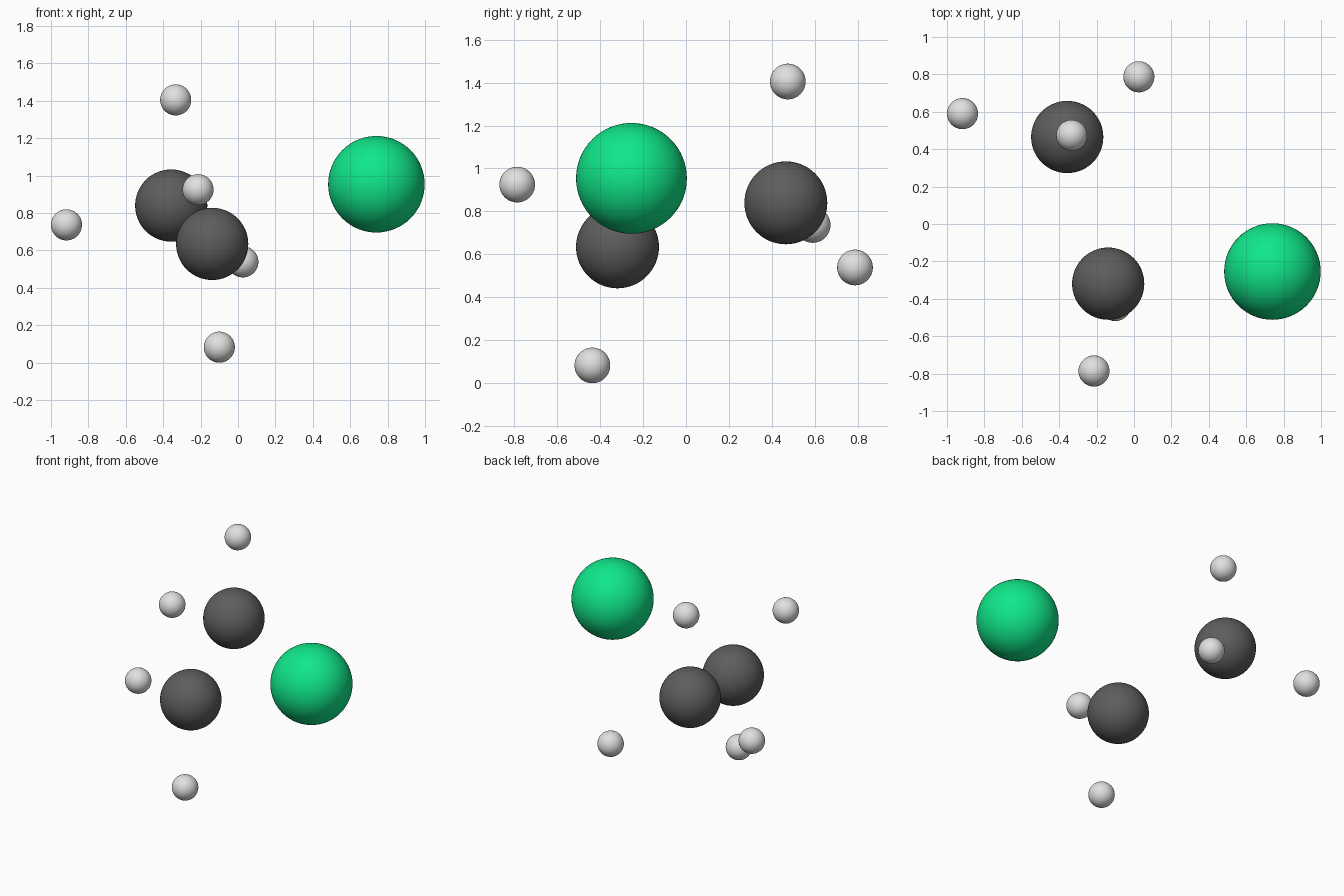
import bpy

# Remove the default cube
cube = bpy.data.objects.get("Cube")
if cube:
    bpy.data.objects.remove(cube, do_unlink=True)


def make_material(name, rgb):
    mat = bpy.data.materials.new(name)
    mat.use_nodes = True
    mat.diffuse_color = (*rgb, 1)
    bsdf = next(n for n in mat.node_tree.nodes if n.type == "BSDF_PRINCIPLED")
    bsdf.inputs["Base Color"].default_value = (*rgb, 1)
    return mat


def add_ball(name, center, radius, mat):
    bpy.ops.mesh.primitive_uv_sphere_add(
        segments=64, ring_count=32, radius=radius, location=center)
    ball = bpy.context.object
    ball.name = name
    ball.data.materials.append(mat)
    bpy.ops.object.shade_smooth()


green = make_material("bright green", (0.005, 0.8, 0.25))
charcoal = make_material("charcoal grey", (0.11, 0.11, 0.11))
pale = make_material("pale grey", (0.75, 0.75, 0.75))

# Large ball
add_ball("large_green_ball", (0.74, -0.254, 0.954), 0.258, green)

# Medium balls
add_ball("back_charcoal_ball", (-0.357, 0.465, 0.84), 0.193, charcoal)
add_ball("front_charcoal_ball", (-0.138, -0.319, 0.635), 0.193, charcoal)

# Small balls
small_balls = {
    "top_small_ball": (-0.333, 0.474, 1.405),
    "right_small_ball": (-0.917, 0.59, 0.737),
    "front_small_ball": (-0.214, -0.786, 0.925),
    "back_small_ball": (0.026, 0.787, 0.539),
    "bottom_small_ball": (-0.1, -0.436, 0.083),
}
for name, center in small_balls.items():
    add_ball(name, center, 0.083, pale)
